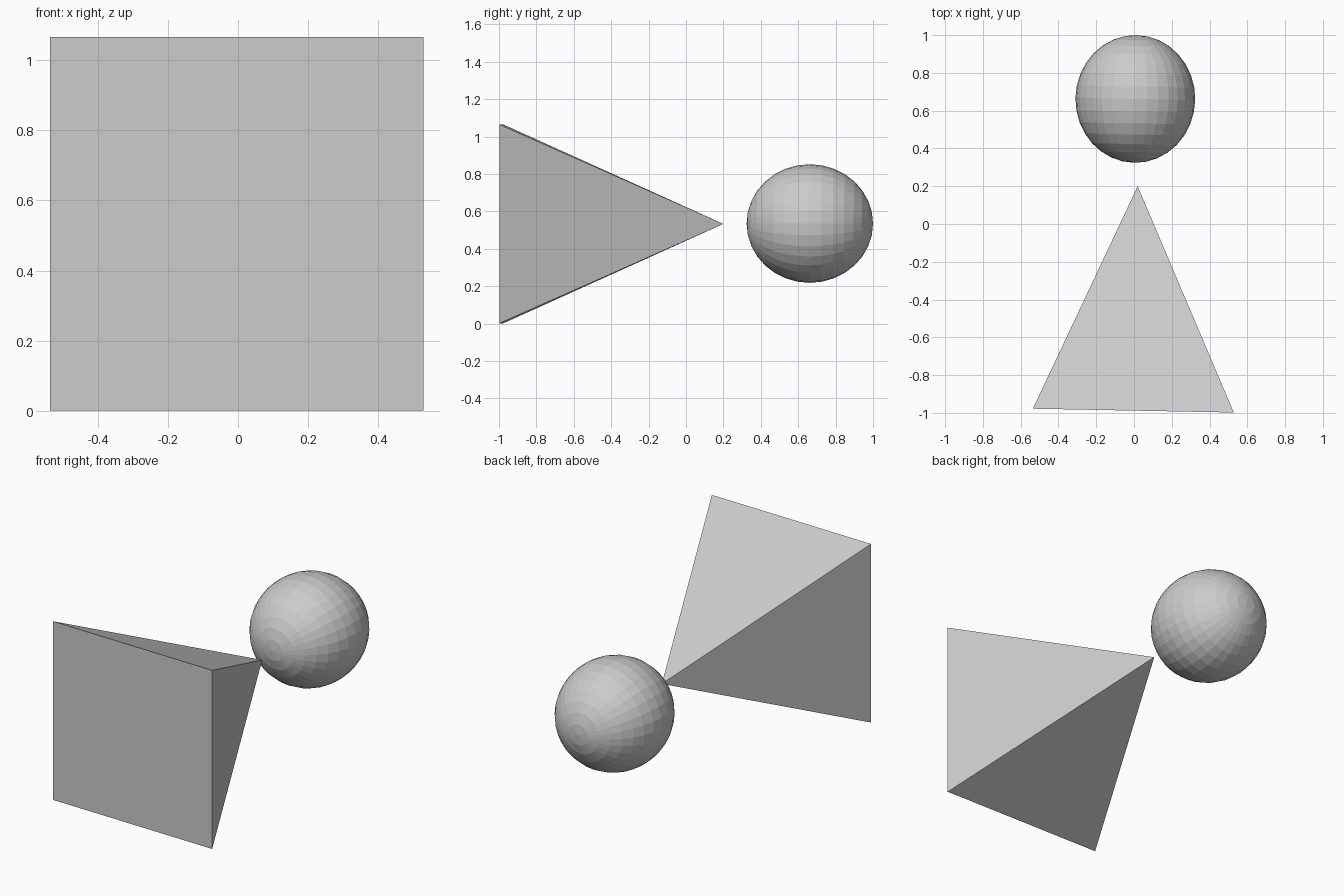
import bpy
from math import radians
from mathutils import Matrix, Vector

if "Cube" in bpy.data.objects:
    bpy.data.objects.remove(bpy.data.objects["Cube"])

# Both parts lie along +y, with a very slight turn about z
AXIS = Matrix.Rotation(radians(-1.1), 4, 'Z') @ Matrix.Rotation(radians(-90), 4, 'X')
MID_Z = 0.533
HALF = 0.532      # half of the square base side
LENGTH = 1.188    # base to apex


def place(name, centre, turn=0.0, scale=(1, 1, 1)):
    obj = bpy.context.object
    obj.name = name
    obj.matrix_world = (Matrix.Translation(Vector(centre)) @ AXIS
                        @ Matrix.Rotation(radians(turn), 4, 'Z')
                        @ Matrix.Diagonal((*scale, 1)))
    return obj


# Square pyramid, base facing front, apex pointing back
bpy.ops.mesh.primitive_cone_add(vertices=4, radius1=HALF * 2 ** 0.5,
                                radius2=0, depth=LENGTH)
place("pyramid", (0.008, -0.394, MID_Z), turn=45)

# Faceted ball behind the apex, slightly stretched along its pole axis
bpy.ops.mesh.primitive_uv_sphere_add(segments=32, ring_count=16, radius=1)
place("ball", (0.007, 0.662, MID_Z + 0.002), scale=(0.317, 0.317, 0.338))
